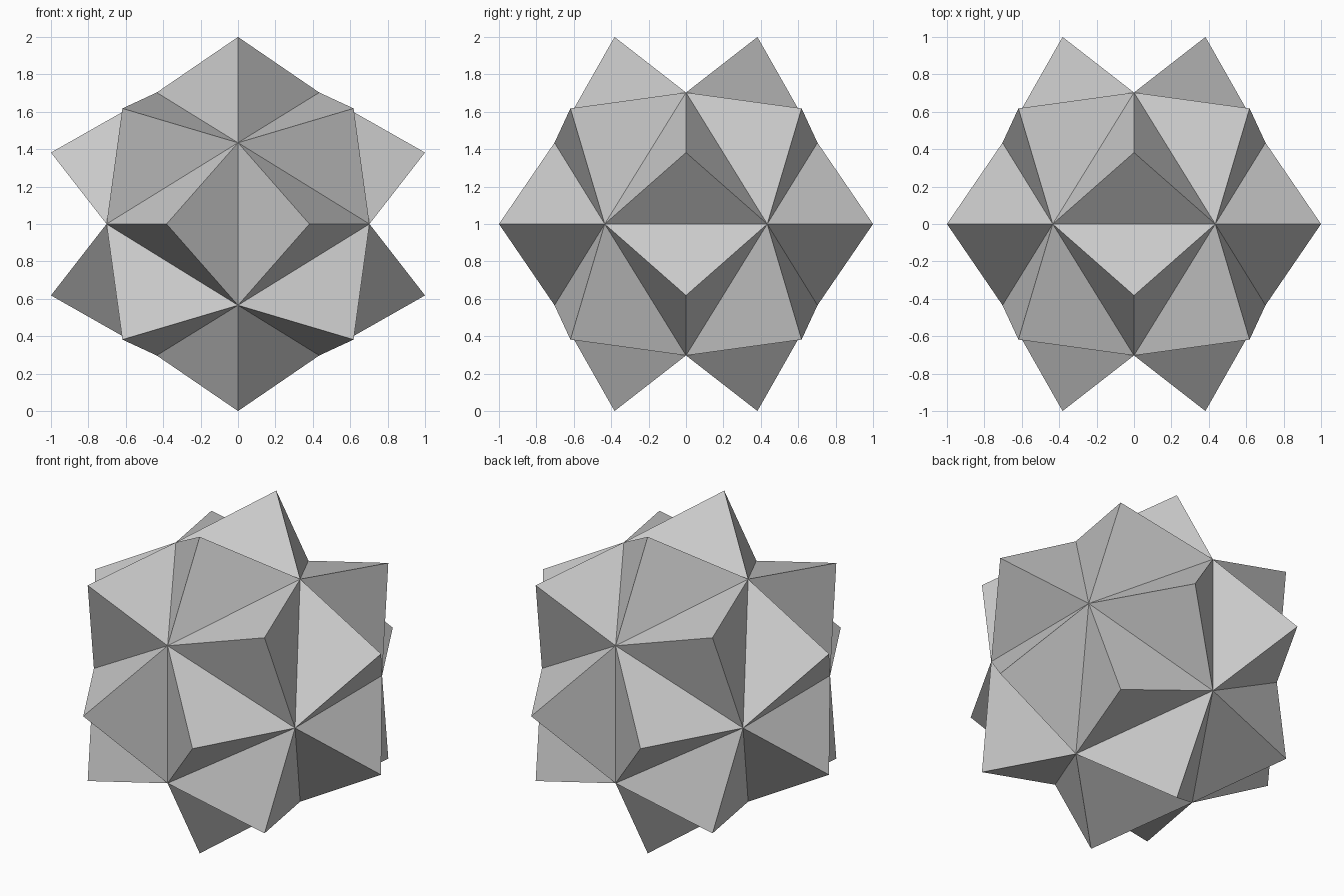
import bpy, bmesh, math
from mathutils import Vector

if "Cube" in bpy.data.objects:
    bpy.data.objects.remove(bpy.data.objects["Cube"])

PHI = (1 + math.sqrt(5)) / 2
LONG = 0.703                      # larger coordinate of the core's vertices
SHORT = LONG / PHI
TIP_RADIUS = math.sqrt(3) / PHI   # spike tips reach exactly +-1 on each axis

bm = bmesh.new()

# Icosahedron core: three crossed golden rectangles, wrapped in a hull
for a in (-SHORT, SHORT):
    for b in (-LONG, LONG):
        for co in ((a, 0, b), (0, b, a), (b, a, 0)):
            bm.verts.new(co)
bmesh.ops.convex_hull(bm, input=bm.verts[:])

# Raise a three-sided spike on every face
tips = bmesh.ops.poke(bm, faces=bm.faces[:])["verts"]
for v in tips:
    v.co = v.co.normalized() * TIP_RADIUS

# Stand the star on the ground
bmesh.ops.recalc_face_normals(bm, faces=bm.faces[:])
bmesh.ops.translate(bm, verts=bm.verts[:], vec=Vector((0, 0, 1)))

mesh = bpy.data.meshes.new("spiked_star")
bm.to_mesh(mesh)
bm.free()
star = bpy.data.objects.new("spiked_star", mesh)
bpy.context.collection.objects.link(star)
